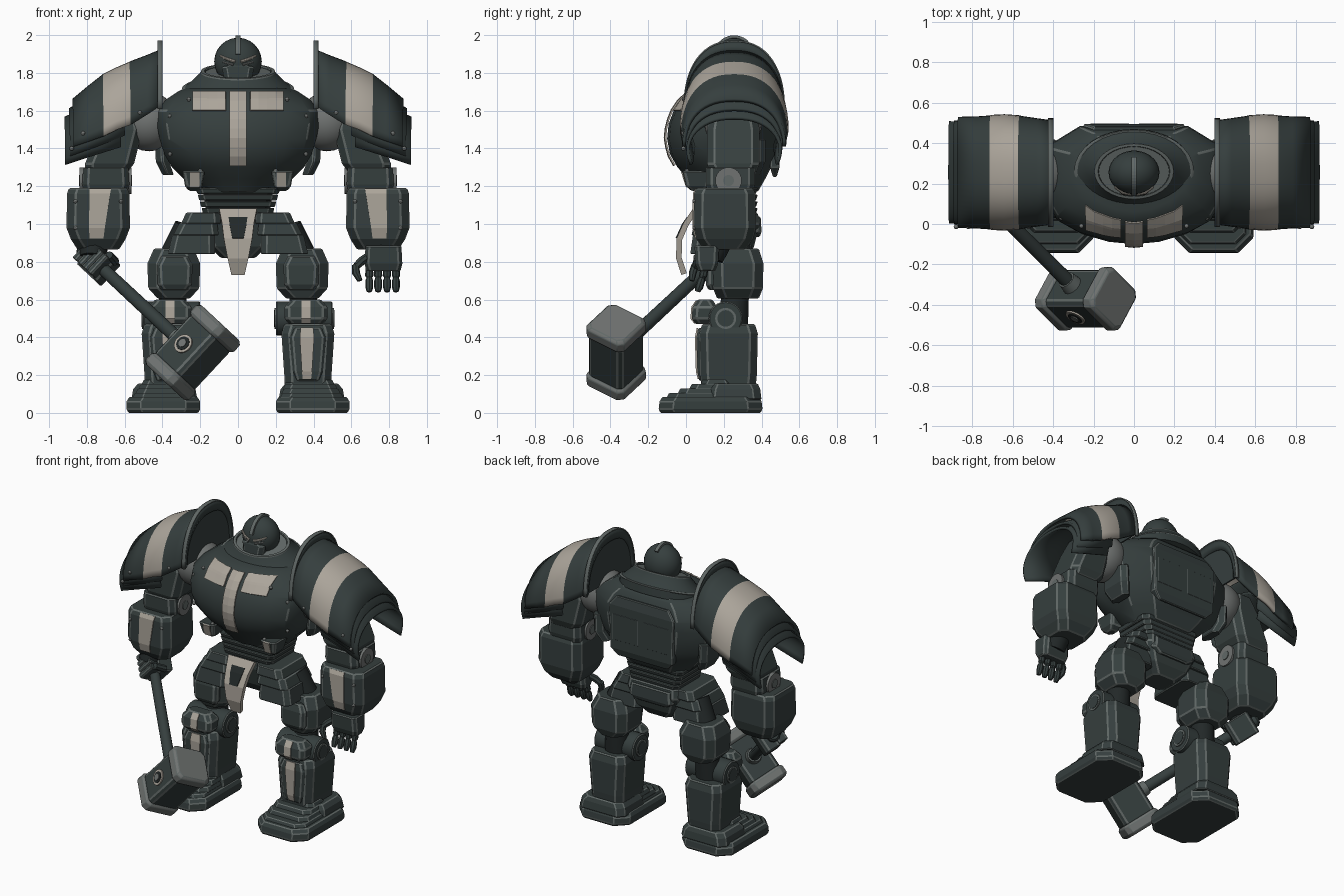
import bpy, bmesh, math
from mathutils import Matrix, Vector

if "Cube" in bpy.data.objects:
    bpy.data.objects.remove(bpy.data.objects["Cube"])


def mat(name, r, g, b):
    m = bpy.data.materials.new(name)
    m.diffuse_color = (r, g, b, 1)
    m.use_nodes = True
    m.node_tree.nodes["Principled BSDF"].inputs["Base Color"].default_value = m.diffuse_color
    return m


DARK = mat("dark_green_steel", .036, .049, .048)
TRIM = mat("worn_edge_grey", .12, .14, .135)
BEIGE = mat("beige_paint", .41, .375, .325)
GREY = mat("joint_grey", .16, .17, .165)
BLACK = mat("shadow_steel", .016, .021, .021)
ARMOR = [DARK, TRIM]
smooth_objs = []


def make(name, verts, faces, mats, pick=None, bevel=0, smooth=False, mirror=False, solid=0, xf=None):
    for s, tag in ((1, "_left"), (-1, "_right")) if mirror else ((1, ""),):
        me = bpy.data.meshes.new(name + tag)
        pts = [xf @ Vector(v) if xf else Vector(v) for v in verts]
        me.from_pydata([(p.x * s, p.y, p.z) for p in pts], [], faces)
        bm = bmesh.new()
        bm.from_mesh(me)
        bmesh.ops.recalc_face_normals(bm, faces=bm.faces)
        for f in bm.faces:
            f.material_index = pick(f.calc_center_median()) if pick else 0
        bm.to_mesh(me)
        bm.free()
        for m in mats:
            me.materials.append(m)
        ob = bpy.data.objects.new(name + tag, me)
        bpy.context.collection.objects.link(ob)
        if solid:
            md = ob.modifiers.new("thickness", 'SOLIDIFY')
            md.thickness, md.offset = solid, 0
        if bevel:  # worn edge line along every sharp edge
            md = ob.modifiers.new("edge", 'BEVEL')
            md.width, md.segments, md.limit_method = bevel, 1, 'ANGLE'
            md.angle_limit, md.material = math.radians(32), len(mats) - 1
        if smooth:
            smooth_objs.append(ob)


def loft(name, secs, mats=ARMOR, bevel=.007, **kw):
    n, k = len(secs[0]), len(secs)
    faces = [(i*n + j, i*n + (j+1) % n, (i+1)*n + (j+1) % n, (i+1)*n + j) for i in range(k-1) for j in range(n)]
    faces += [tuple(range(n)), tuple(range((k-1)*n, k*n))]
    make(name, [p for s in secs for p in s], faces, mats, bevel=bevel, **kw)


def sheet(name, grid, mats, solid=.012, **kw):
    n = len(grid[0])
    faces = [(i*n + j, i*n + j+1, (i+1)*n + j+1, (i+1)*n + j) for i in range(len(grid)-1) for j in range(n-1)]
    make(name, [p for r in grid for p in r], faces, mats, solid=solid, **kw)


def rect(cx, cy, z, hx, hy, c=.03):
    a, b = hx - c, hy - c
    return [(cx+x, cy+y, z) for x, y in ((a, -hy), (hx, -b), (hx, b), (a, hy), (-a, hy), (-hx, b), (-hx, -b), (-a, -hy))]


def block(name, cx, cy, rows, c=.03, **kw):  # rows: z, half x, half y (, shift x)
    loft(name, [rect(cx + (r[3] if len(r) > 3 else 0), cy, r[0], r[1], r[2], c) for r in rows], **kw)


def tube(name, path, mats, n=16, **kw):  # path: (point, radius)
    d = Vector(path[-1][0]) - Vector(path[0][0])
    q = d.to_track_quat('Z', 'Y')
    loft(name, [[Vector(p) + q @ Vector((r*math.cos(t*math.tau/n), r*math.sin(t*math.tau/n), 0)) for t in range(n)]
                for p, r in path], mats, kw.pop("bevel", 0), smooth=True, **kw)


def lathe(name, prof, cx, cy, sy, mats, n=28, **kw):
    loft(name, [[(cx + r*math.cos(t*math.tau/n), cy + sy*r*math.sin(t*math.tau/n), z) for t in range(n)]
                for r, z in prof], mats, 0, smooth=True, **kw)


def ball(r, z, n=12):
    return [(max(r*math.sin(math.pi*i/n), .001), z - r*math.cos(math.pi*i/n)) for i in range(n+1)]


# torso: levels are z, half width, front y, back y
LEV = [(1.17, .22, .06, .38), (1.24, .29, .01, .42), (1.30, .35, -.045, .45), (1.37, .39, -.085, .47), (1.45, .415, -.1, .48),
       (1.53, .43, -.092, .485), (1.60, .43, -.065, .48), (1.66, .38, -.025, .465), (1.70, .32, .02, .45), (1.72, .28, .06, .43)]
FRAC = [(0, 0), (.3, .012), (.62, .05), (.88, .11), (1, .2)]


def torso_ring(z, w, yf, yb):
    half = [(f*w, yf+d, z) for f, d in FRAC] + [(w, yb-.1, z), (.62*w, yb, z)]
    return half + [(-x, y, z) for x, y, z in half[:0:-1]]


def lerp_table(tab, v):
    for a, b in zip(tab, tab[1:]):
        if v <= b[0]:
            t = max(0, (v-a[0])/(b[0]-a[0]))
            return [p + (q-p)*t for p, q in zip(a, b)]
    return tab[-1]


def chest_plate(name, x0, x1, z0, z1, m, off=.006, **kw):
    grid = []
    for i in range(9):
        z = z0 + (z1-z0)*i/8
        _, w, yf, _ = lerp_table(LEV, z)
        grid.append([(x, yf + lerp_table(FRAC, abs(x)/w)[1] - off, z) for x in [x0 + (x1-x0)*j/4 for j in range(5)]])
    sheet(name, grid, [m], .009, **kw)


loft("torso", [torso_ring(*l) for l in LEV], smooth=True)
chest_plate("chest_center_stripe", -.045, .045, 1.31, 1.70, BEIGE, .014)
chest_plate("chest_upper_stripe", .065, .24, 1.60, 1.70, BEIGE, mirror=True)
block("chest_lower_guard", .235, .06, [(1.175, .025, .03), (1.20, .045, .06), (1.28, .06, .08)], c=.012, mirror=True)
sheet("chest_lower_patch", [[(.205, y, z), (.255, y, z)] for y, z in ((.004, 1.195), (-.022, 1.275))], [BEIGE], .008, mirror=True)
for i, (x, y, z) in enumerate([(.36, .04, 1.37), (.36, .04, 1.57), (.26, .0, 1.66), (.2, .015, 1.28)]):
    lathe("chest_rivet_%d" % i, ball(.012, z, 6), x, y - .01, 1, [GREY], 8, mirror=True)
loft("side_plate", [rect(.37, .31, 1.26, .03, .08), rect(.4, .31, 1.33, .035, .11), rect(.405, .31, 1.45, .035, .11)], mirror=True)
block("back_panel", 0, .47, [(1.25, .19, .01), (1.30, .24, .025), (1.60, .25, .025), (1.66, .2, .01)], c=.006)
block("back_hatch", .12, .49, [(1.36, .1, .006), (1.54, .1, .006)], c=.003, bevel=.003, mirror=True)

# collar (leaning down towards the front), neck and head
LEAN = Matrix(((1, 0, 0, 0), (0, 1, 0, 0), (0, .3, 1, -.3*.29), (0, 0, 0, 1)))
lathe("collar", [(.3, 1.67), (.292, 1.725), (.262, 1.745), (.205, 1.80), (.195, 1.815), (.175, 1.815), (.165, 1.77), (.155, 1.70)],
      0, .26, .7, [DARK], 32, xf=LEAN)
lathe("collar_rim", [(.198, 1.81), (.196, 1.819), (.178, 1.82), (.174, 1.81)], 0, .26, .7, [TRIM], 32, xf=LEAN)
lathe("collar_base_ring", [(.293, 1.722), (.297, 1.727), (.29, 1.732), (.283, 1.733)], 0, .26, .7, [TRIM], 32, xf=LEAN)
tube("neck", [((0, .26, 1.68), .09), ((0, .26, 1.80), .08)], [BLACK])
lathe("helmet", ball(.126, 1.86), 0, .255, .86, [DARK])
block("mouth_guard", 0, .185, [(1.735, .045, .025), (1.77, .075, .045), (1.83, .085, .04), (1.85, .05, .03)], c=.025, bevel=.004)
tube("brow", [((.015, .148, 1.86), .008), ((.055, .155, 1.872), .008), ((.095, .182, 1.89), .006)], [BEIGE], 8, mirror=True)
tube("eye_slit", [((.025, .148, 1.843), .007), ((.08, .172, 1.858), .005)], [GREY], 8, mirror=True)
sheet("crest", [[(0, .255 - r*.87*math.cos(t), 1.86 + r*math.sin(t)) for t in [.3 + .13*i for i in range(16)]]
                for r in (.11, .139)], [TRIM], .024)

# waist, pelvis, tabard and hip plates
for i, (z, h) in enumerate([(1.055, .185), (1.09, .195), (1.125, .205), (1.16, .215)]):
    block("waist_band_%d" % i, 0, .23, [(z, h, .14), (z + .03, h + .008, .15)], bevel=.004)
block("waist_core", 0, .23, [(1.0, .16, .12), (1.2, .19, .13)], mats=[BLACK], bevel=0)
block("pelvis", 0, .24, [(.82, .09, .08), (.88, .15, .12), (1.0, .2, .15), (1.06, .19, .14)])
block("rear_belt", 0, .36, [(.93, .12, .03), (.96, .17, .04), (1.04, .16, .035)], c=.02)
sheet("tabard", [[(x0*f, y, z) for f in (-1, -.4, .4, 1)] for x0, y, z in
                 ((.1, .05, 1.075), (.085, .0, 1.0), (.075, -.035, .92), (.055, -.038, .82), (.035, -.01, .735))], [BEIGE], .03)
sheet("tabard_badge", [[(-.05, .008, 1.035), (.05, .008, 1.035)], [(-.045, -.017, 1.0), (.045, -.017, 1.0)],
                       [(-.03, -.051, .925), (.03, -.051, .925)]], [BLACK], .008)
for i, (z0, z1, a, b, g) in enumerate([(1.0, 1.06, .105, .09, 0), (.94, 1.005, .12, .1, .025), (.84, .945, .125, .112, .05)]):
    block("hip_plate_%d" % i, .185 + g, .2 - g/4, [(z0, a, .165, .012), (z1, b, .15)], mirror=True, bevel=.005)

# legs
tube("hip_joint", [((.26, .25, .98), .08), ((.33, .27, .84), .08)], [BLACK], mirror=True)
block("thigh", .34, .275, [(.605, .085, .11), (.66, .135, .132), (.79, .14, .135), (.87, .105, .11)], c=.05, mirror=True)
block("thigh_guard", .335, .14, [(.65, .07, .02), (.68, .09, .035), (.78, .095, .035), (.83, .07, .02)], c=.02, mirror=True)
tube("knee_link", [((.35, .24, .45), .09), ((.345, .265, .64), .07)], [BLACK], mirror=True)
tube("knee_joint", [((.2, .21, .5), .09), ((.5, .21, .5), .09)], ARMOR, 24, bevel=.006, mirror=True)
tube("knee_ring", [((.193, .21, .5), .056), ((.507, .21, .5), .056)], [TRIM], 20, mirror=True)
tube("knee_hub", [((.19, .21, .5), .044), ((.51, .21, .5), .044)], [DARK], 16, mirror=True)
block("knee_cap", .36, .1, [(.47, .09, .05), (.5, .115, .07), (.56, .115, .065), (.6, .08, .04)], c=.025, mirror=True)
sheet("knee_stripe", [[(x, y, z) for x in (.335, .385)] for y, z in ((.047, .475), (.027, .5), (.032, .56), (.056, .595))], [BEIGE], .008, mirror=True)
block("shin", .37, .225, [(.1, .12, .14), (.2, .125, .15), (.42, .14, .155), (.47, .125, .14)], c=.04, mirror=True)
block("shin_guard", .37, .09, [(.17, .07, .02), (.22, .085, .03), (.40, .1, .035), (.45, .08, .025)], c=.02, mirror=True)
sheet("shin_stripe", [[(.365 - w, y, z), (.365 + w, y, z)] for w, y, z in
                      ((.022, .066, .18), (.027, .056, .22), (.038, .051, .40), (.033, .061, .45))], [BEIGE], .008, mirror=True)
block("sole", .395, .13, [(0, .185, .265), (.02, .195, .275), (.06, .195, .27), (.085, .18, .255)], c=.075, mirror=True, bevel=.005)
block("heel", .39, .255, [(.07, .175, .145), (.125, .165, .138), (.155, .14, .125)], c=.04, mirror=True, bevel=.005)
for i in range(4):
    y0, z = -.105 + .06*i, .075 + .024*i
    block("toe_plate_%d" % i, .39 - .004*i, (y0 + .25)/2, [(z, .17 - .012*i, (.25 - y0)/2), (z + .03, .155 - .012*i, (.25 - y0)/2 - .015)],
          c=.05 - .006*i, mirror=True, bevel=.004)


# pauldrons: arched plates lofted outwards, the lower plates tuck in
def arch(x, ry, zb, zt, tuck=0, n=28):
    return [(x, .255 - ry*math.copysign(abs(math.cos(t))**.85, math.cos(t))*(1 - tuck*(1 - math.sin(t))**3),
             zb + (zt-zb)*math.sin(t)**.9) for t in [math.pi*i/n for i in range(n+1)]]


sheet("pauldron", [arch(*a) for a in ((.42, .25, 1.62, 1.91), (.48, .258, 1.58, 1.885), (.56, .27, 1.53, 1.855), (.57, .273, 1.525, 1.85),
      (.64, .278, 1.5, 1.82), (.70, .275, 1.47, 1.79), (.71, .272, 1.465, 1.785), (.78, .267, 1.44, 1.73), (.87, .265, 1.41, 1.655))],
      [DARK, BEIGE], .02, pick=lambda c: int(.565 < abs(c.x) < .705), smooth=True, mirror=True)
sheet("pauldron_flange", [arch(.412, .24, 1.62, 1.90), arch(.409, .262, 1.61, 1.965)], [DARK], .02, mirror=True, smooth=True)
sheet("pauldron_rim", [arch(.412, .263, 1.61, 1.964), arch(.412, .269, 1.61, 1.972)], [TRIM], .026, mirror=True, smooth=True)
sheet("pauldron_inner_wall", [arch(.418, .25, 1.62, 1.91), arch(.418, .01, 1.62, 1.63)], [DARK], .01, mirror=True)
sheet("pauldron_mid_plate", [arch(.60, .262, 1.47, 1.74, .1), arch(.75, .262, 1.41, 1.69, .1), arch(.89, .266, 1.36, 1.605, .1)],
      [DARK], .018, mirror=True, smooth=True)
sheet("pauldron_low_plate", [arch(.62, .255, 1.41, 1.66, .16), arch(.78, .262, 1.36, 1.62, .16), arch(.915, .27, 1.315, 1.56, .16)],
      [DARK], .018, mirror=True, smooth=True)
for i, (x, z) in enumerate([(.52, 1.59), (.82, 1.48), (.88, 1.4)]):
    lathe("pauldron_rivet_%d" % i, ball(.012, z, 6), x, -.014, 1, [GREY], 8, mirror=True)

# arms
lathe("shoulder_joint", ball(.155, 1.54), .47, .25, 1, [GREY], 24, mirror=True)
block("upper_arm", .6, .25, [(1.62, .08, .12), (1.5, .115, .14, .02), (1.32, .13, .14, .08), (1.27, .11, .12, .1)], c=.04, mirror=True)
block("elbow", .7, .235, [(1.17, .115, .12), (1.21, .125, .13), (1.30, .12, .13)], c=.03, mirror=True)
tube("elbow_disc", [((.565, .225, 1.23), .07), ((.838, .225, 1.23), .07)], [GREY], 24, mirror=True)
tube("elbow_hub", [((.56, .225, 1.23), .03), ((.843, .225, 1.23), .03)], [TRIM], 12, mirror=True)
block("forearm", .74, .205, [(1.19, .155, .15), (1.16, .165, .163), (.98, .168, .165), (.92, .145, .15), (.865, .11, .11)], c=.045, mirror=True)
sheet("forearm_stripe", [[(x0, y, z), (x1, y, z)] for x0, x1, y, z in
                         ((.672, .785, .052, 1.185), (.677, .785, .04, 1.16), (.705, .79, .038, .98), (.712, .785, .052, .925))], [BEIGE], .008, mirror=True)
for i, (x, z) in enumerate([(.62, 1.12), (.86, 1.12), (.86, .98)]):
    lathe("forearm_rivet_%d" % i, ball(.011, z, 6), x, .045, 1, [GREY], 8, mirror=True)
tube("wrist", [((.76, .17, .92), .08), ((.77, .13, .82), .07)], [BLACK], mirror=True)

# open left hand
block("open_palm", .77, .11, [(.75, .09, .045), (.79, .1, .06), (.885, .095, .065)], c=.02, bevel=.006)
for i in range(4):
    x = .695 + .047*i
    tube("finger_%d" % i, [((x, .10, .77), .02), ((x, .09, .725), .022), ((x, .085, .715), .015), ((x, .08, .70), .021),
                           ((x, .07, .665), .021), ((x, .06, .642), .014)], [DARK], 8)
tube("thumb_base", [((.69, .09, .83), .022), ((.65, .06, .80), .024), ((.625, .05, .775), .02)], [DARK], 8)
tube("thumb_tip", [((.622, .05, .785), .02), ((.625, .035, .74), .021), ((.645, .03, .70), .014)], [DARK], 8)

# hammer in its own axes: local z along the head, local x along the handle
a, h = Vector((.68, 0, .73)).normalized(), Vector((.6, -.6, -.56)).normalized()
nrm = a.cross(h).normalized()
h = nrm.cross(a)
HM = Matrix((h, nrm, a)).transposed().to_4x4()
HM.translation = Vector((-.24, -.37, .32))
block("hammer_head", 0, 0, [(-.16, .1, .1), (-.13, .112, .112), (.13, .112, .112), (.16, .1, .1)], c=.022, xf=HM)
for s, tag in ((1, "upper"), (-1, "lower")):
    block("hammer_cap_" + tag, 0, 0, [(s*.135, .114, .114), (s*.15, .125, .125), (s*.198, .125, .125), (s*.215, .11, .11)],
          c=.028, mats=[GREY, TRIM], xf=HM, smooth=True, bevel=.004)
for nm, r, d, m in (("ring", .052, .12, BEIGE), ("dish", .038, .123, BLACK), ("stud", .022, .128, GREY)):
    tube("hammer_emblem_" + nm, [((0, -d, 0), r), ((0, 0, 0), r)], [m], 24, xf=HM)
tube("hammer_collar", [((-.16, 0, 0), .045), ((-.09, 0, 0), .055)], [TRIM], 16, xf=HM)
tube("hammer_handle", [((-.96, 0, 0), .033), ((-.09, 0, 0), .036)], [DARK], 12, xf=HM)
tube("hammer_pommel", [((-1.0, 0, 0), .03), ((-.985, 0, 0), .042), ((-.95, 0, 0), .042), ((-.94, 0, 0), .034)], [DARK], 12, xf=HM)

# gripping right hand around the handle
loft("fist_palm", [rect(-.87, .035, zz, .085, .055, .02) for zz in (-.075, .08)], xf=HM)
for i in range(4):
    loft("grip_finger_%d" % i, [rect(-.935 + .043*i, -.04, zz, .02, .035, .01) for zz in (-.065, .065)], bevel=.004, xf=HM)
tube("grip_thumb", [((-.80, .03, .07), .025), ((-.80, -.05, .075), .022)], [DARK], 8, xf=HM)

# smooth shading on the rounded parts
for ob in smooth_objs:
    ob.select_set(True)
bpy.context.view_layer.objects.active = smooth_objs[0]
bpy.ops.object.shade_smooth_by_angle(angle=math.radians(35))
